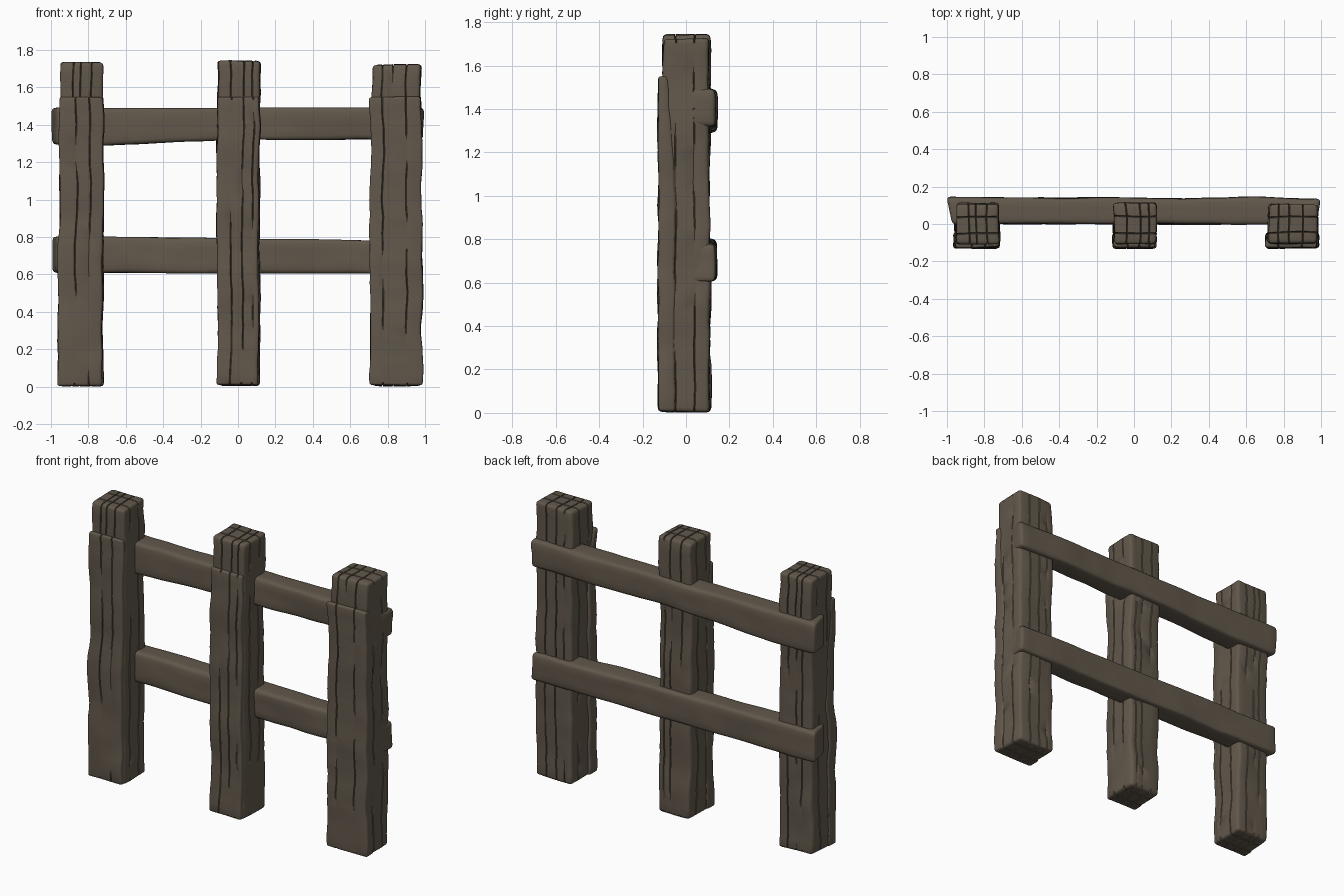
import bpy, bmesh
from mathutils import Vector, noise

cube = bpy.data.objects.get("Cube")
if cube:
    bpy.data.objects.remove(cube, do_unlink=True)

WOOD = bpy.data.materials.new("weathered brown")
WOOD.use_nodes = True
WOOD.diffuse_color = (0.122, 0.098, 0.071, 1)
WOOD.node_tree.nodes["Principled BSDF"].inputs["Base Color"].default_value = WOOD.diffuse_color

GAP = 0.0035     # half width of a crack
DEPTH = 0.013    # depth of a crack


def stations(lo, hi, r, cracks=(), steps=0):
    """Grid positions along one axis, plus the indices that are crack centres."""
    vals = [lo, lo + r * 0.35, lo + r, hi - r, hi - r * 0.35, hi]
    vals += [lo + r + (hi - lo - 2 * r) * i / steps for i in range(1, steps)]
    centres = [lo + f * (hi - lo) for f in cracks]
    for c in centres:
        vals += [c - GAP, c, c + GAP]
    vals = sorted(vals)
    return vals, {vals.index(c) for c in centres}


def timber(name, lo, hi, cracks_x=(), cracks_y=(), steps=(0, 0, 0),
           r=0.02, rough=0.012, seed=0, bias=0.5, bend=None):
    """Rounded, hand-hewn beam made from a surface grid with cut cracks."""
    lo, hi = Vector(lo), Vector(hi)
    axes = [stations(lo[a], hi[a], r, c, s)
            for a, (c, s) in enumerate(zip((cracks_x, cracks_y, ()), steps))]
    inner_lo, inner_hi = lo + Vector((r, r, r)), hi - Vector((r, r, r))
    bm = bmesh.new()
    verts = {}

    def vert(key):
        if key in verts:
            return verts[key]
        p = Vector([axes[a][0][key[a]] for a in range(3)])
        core = Vector([min(max(p[a], inner_lo[a]), inner_hi[a]) for a in range(3)])
        normal = (p - core).normalized()
        q = core + normal * r
        # cracks run right across the ends but come and go along the sides
        if any(key[a] in axes[a][1] for a in (0, 1)):
            power = 1
            if abs(normal.z) < 0.5:
                sample = Vector((p.x * 13 + seed, p.y * 13, p.z * 2.6))
                power = min(1, max(0, noise.noise(sample) * 2.5 + bias))
            q -= normal * DEPTH * power
        # broad hewn waviness, the same on both lips of a crack
        wave = noise.noise_vector(Vector((p.x * 3 + seed, p.y * 5, p.z * 4)))
        fine = noise.noise_vector(Vector((p.x * 7, p.y * 7 + seed, p.z * 11)))
        shift = wave * rough + fine * rough * 0.45
        shift.z *= 0.5
        q += shift
        if bend:
            q = bend(q)
        verts[key] = bm.verts.new(q)
        return verts[key]

    for a in range(3):
        b, c = (a + 1) % 3, (a + 2) % 3
        for end in (0, len(axes[a][0]) - 1):
            for i in range(len(axes[b][0]) - 1):
                for j in range(len(axes[c][0]) - 1):
                    corners = []
                    for di, dj in ((0, 0), (1, 0), (1, 1), (0, 1)):
                        key = [0, 0, 0]
                        key[a], key[b], key[c] = end, i + di, j + dj
                        corners.append(vert(tuple(key)))
                    bm.faces.new(corners if end else corners[::-1])
    mesh = bpy.data.meshes.new(name)
    bm.to_mesh(mesh)
    bm.free()
    mesh.materials.append(WOOD)
    obj = bpy.data.objects.new(name, mesh)
    bpy.context.collection.objects.link(obj)
    bpy.ops.object.select_all(action="DESELECT")
    obj.select_set(True)
    bpy.context.view_layer.objects.active = obj
    bpy.ops.object.shade_smooth_by_angle(angle=0.6)


def thin_top(q):
    """The front slab gets thinner towards its top."""
    t = min(1, max(0, (q.z - 1.1) / 0.45))
    if q.y > -0.09:
        q.y -= 0.035 * t
    return q


# Posts: body span, height, slab span, body cracks, slab cracks
posts = {
    "right_post": ((-0.952, -0.72), 1.735, (-0.958, -0.724), (0.3, 0.47, 0.72), (0.39, 0.7)),
    "middle_post": ((-0.107, 0.116), 1.742, (-0.111, 0.112), (0.3, 0.62, 0.82), (0.34, 0.62, 0.86)),
    "left_post": ((0.72, 0.979), 1.722, (0.708, 0.984), (0.2, 0.42, 0.7), (0.25, 0.7)),
}
for n, (name, (body, top, slab, cuts, slab_cuts)) in enumerate(posts.items()):
    seed = n * 5.3 + 1
    timber(name, (body[0], -0.108, 0.004), (body[1], 0.11, top),
           cuts, (0.27, 0.68), (0, 0, 34), seed=seed, bias=0.6)
    timber(name + "_front_slab", (slab[0], -0.127, 0.006), (slab[1], -0.05, 1.55),
           slab_cuts, (), (0, 0, 34), r=0.014, seed=seed, bend=thin_top)


def slant_ends(q):
    """Cut both ends of a rail at a slant, longest at the back."""
    if q.x < -0.9:
        q.x += 0.2 * (0.14 - q.y) * (-0.9 - q.x) / 0.1
    elif q.x > 0.9:
        q.x -= 0.15 * (0.14 - q.y) * (q.x - 0.9) / 0.1
    return q


def bend_upper(q):
    q = slant_ends(q)
    if q.z < 1.4:
        q.z += 0.04 * min(0.3, max(-0.4, q.x + 0.3))
    return q


def bend_lower(q):
    q = slant_ends(q)
    q.z -= 0.013 * q.x if q.z > 0.7 else 0.004 * q.x
    return q


# Rails set into the back of the posts
for name, low, high, bend in (("upper_rail", 1.308, 1.492, bend_upper),
                              ("lower_rail", 0.606, 0.793, bend_lower)):
    timber(name, (-1.0, 0.0, low), (0.995, 0.14, high),
           steps=(40, 3, 4), r=0.024, rough=0.01, seed=low * 9, bend=bend)
